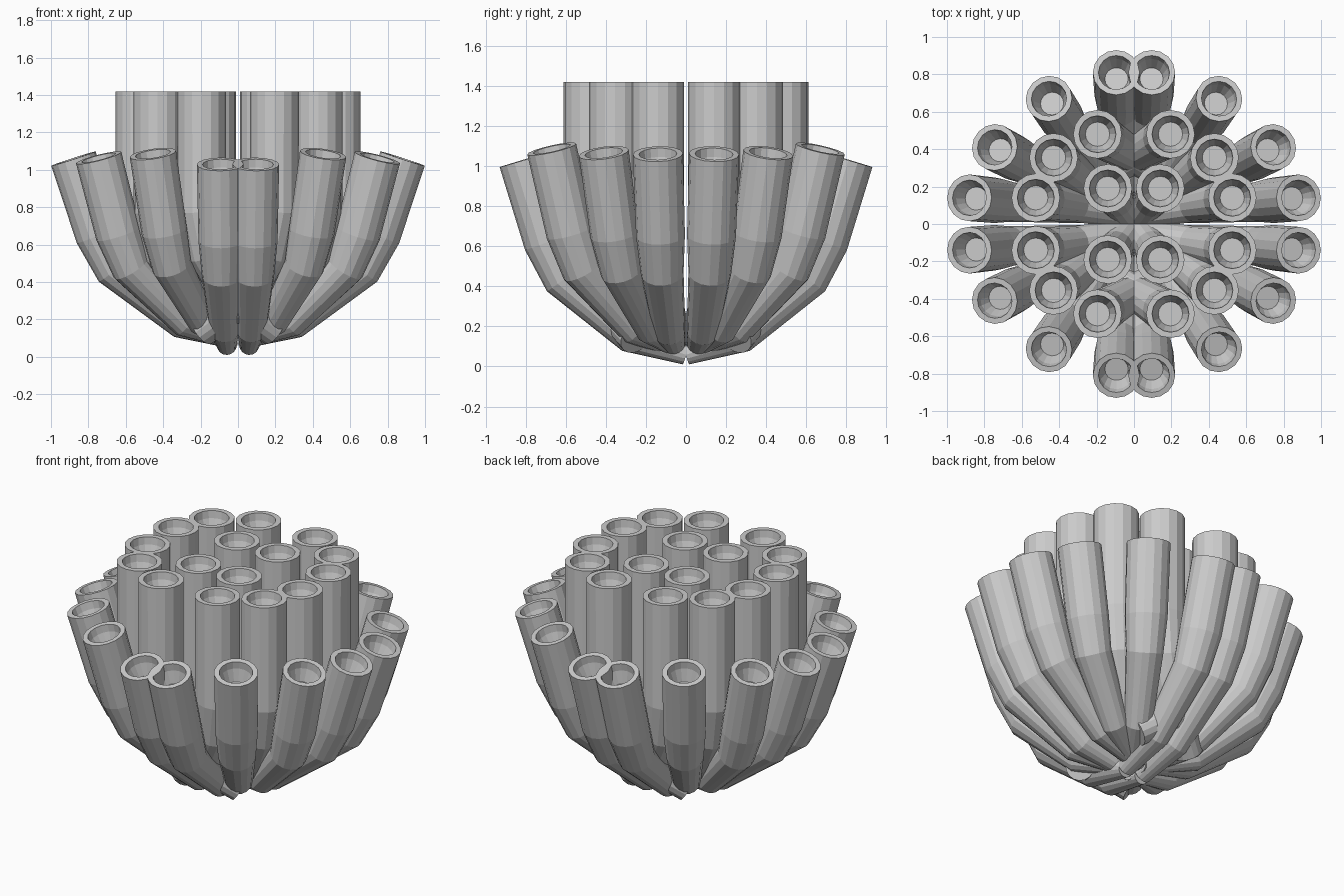
import bpy, bmesh, math
from mathutils import Vector

if "Cube" in bpy.data.objects:
    bpy.data.objects.remove(bpy.data.objects["Cube"])

SIDES = 16


def tube(name, path, radii):
    """Faceted tapering tube along a path, with a recessed cup in its mouth."""
    pts = [Vector(p) for p in path]
    bm = bmesh.new()
    n = len(pts)
    # ring directions: bisect neighbouring segments
    dirs = []
    for i in range(n):
        a = (pts[i] - pts[i - 1]).normalized() if i > 0 else Vector()
        b = (pts[i + 1] - pts[i]).normalized() if i < n - 1 else Vector()
        dirs.append((a + b).normalized())
    stations = list(zip(pts, dirs, radii))
    # mouth: rim, short inner wall, conical cup
    top, d, r = stations[-1]
    for depth, k in ((0, 0.76), (0.045, 0.72), (0.12, 0.5)):
        stations.append((top - d * depth, d, r * k))
    # parallel transport from the top so that facets do not twist
    u = Vector((1, 0, 0))
    u = (u - d * u.dot(d)).normalized()
    frames, prev = [], d
    for p, t, rad in reversed(stations):
        u = prev.rotation_difference(t) @ u
        frames.append((p, u.copy(), t.cross(u), rad))
        prev = t
    rings = []
    for p, a, b, rad in reversed(frames):
        rings.append([bm.verts.new(p + rad * (a * math.cos(2 * math.pi * k / SIDES)
                                              + b * math.sin(2 * math.pi * k / SIDES)))
                      for k in range(SIDES)])
    for lo, hi in zip(rings, rings[1:]):
        for k in range(SIDES):
            j = (k + 1) % SIDES
            bm.faces.new((lo[k], lo[j], hi[j], hi[k]))
    bm.faces.new(rings[0][::-1])
    bm.faces.new(rings[-1])
    bmesh.ops.recalc_face_normals(bm, faces=bm.faces)
    me = bpy.data.meshes.new(name)
    bm.to_mesh(me)
    bm.free()
    ob = bpy.data.objects.new(name, me)
    bpy.context.collection.objects.link(ob)
    # repeat in all four quadrants
    m = ob.modifiers.new("quadrants", 'MIRROR')
    m.use_axis = (True, True, False)
    m.use_mirror_merge = False
    return ob


def sweep(root, tip, profile):
    """Path from root to tip: profile gives (sideways fraction, height fraction)."""
    r, t = Vector(root), Vector(tip)
    return [(r.x + (t.x - r.x) * f, r.y + (t.y - r.y) * f, r.z + (t.z - r.z) * h)
            for f, h in profile]


# outer ring: tubes that curve up and lean outwards
outer_profile = ((0, 0), (0.345, 0.09), (0.75, 0.39), (0.85, 0.58), (1, 1))
outer_radii = (0.052, 0.08, 0.107, 0.122, 0.125)
outer = (
    ((0.06, 0.00, 0.06), (0.095, 0.81, 1.03)),
    ((0.05, 0.05, 0.10), (0.455, 0.67, 1.085)),
    ((0.05, 0.05, 0.10), (0.745, 0.41, 1.065)),
    ((0.00, 0.055, 0.09), (0.88, 0.14, 1.06)),
)
for i, (root, tip) in enumerate(outer, 1):
    tube(f"outer_tube_{i}", sweep(root, tip, outer_profile), outer_radii)

# inner cluster: tall tubes that end upright
inner_profile = ((0, 0), (0.55, 0.12), (0.9, 0.32), (1, 0.5), (1, 1))
inner_radii = (0.085, 0.095, 0.115, 0.13, 0.13)
inner = (
    ((0.04, 0.05, 0.12), (0.14, 0.19, 1.42)),
    ((-0.19, 0.25, 0.14), (0.195, 0.48, 1.42)),
    ((0.05, 0.05, 0.14), (0.43, 0.355, 1.42)),
    ((0.04, 0.06, 0.14), (0.525, 0.14, 1.42)),
)
for i, (root, tip) in enumerate(inner, 1):
    tube(f"inner_tube_{i}", sweep(root, tip, inner_profile), inner_radii)
